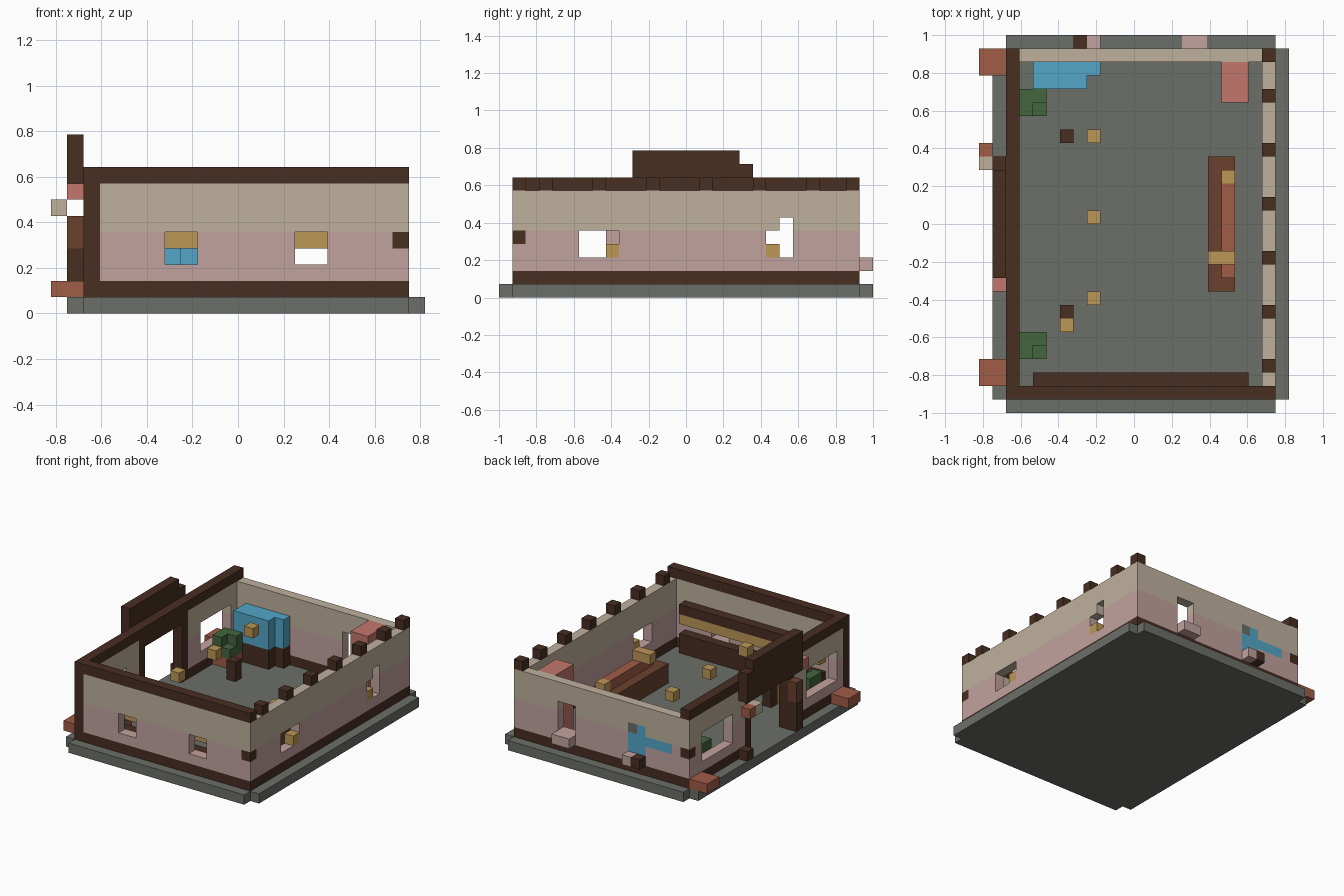
import bpy, bmesh
from mathutils import Vector
from itertools import product

if "Cube" in bpy.data.objects:
    bpy.data.objects.remove(bpy.data.objects["Cube"], do_unlink=True)

UNIT = 1 / 14                      # edge of one block
NX, NY = 23, 28                    # footprint in blocks
PALETTE = {
    "stone grey": (107, 110, 104), "plaster tan": (191, 177, 157),
    "dusty pink": (194, 162, 159), "dark timber": (72, 46, 34),
    "warm wood": (106, 65, 45), "gold": (188, 151, 86),
    "sky blue": (82, 166, 200), "rust clay": (161, 93, 71),
    "salmon": (195, 118, 108), "leaf green": (66, 102, 61),
}
NAMES = list(PALETTE)
GREY, TAN, PINK, DARK, WOOD, GOLD, BLUE, RUST, SALMON, GREEN = range(10)


def linear(c):
    c /= 255
    return c / 12.92 if c <= 0.04045 else ((c + 0.055) / 1.055) ** 2.4


mats = []
for name, rgb in PALETTE.items():
    m = bpy.data.materials.new(name)
    m.use_nodes = True
    col = (*[linear(c) for c in rgb], 1)
    m.diffuse_color = col
    m.node_tree.nodes["Principled BSDF"].inputs["Base Color"].default_value = col
    mats.append(m)

cells = {}                         # block position -> (part, colour)


def span(r):
    return range(*r) if isinstance(r, tuple) else (r,)


def fill(part, color, x, y, z):
    """Fill blocks; each range is one index or (start, stop)."""
    for p in product(span(x), span(y), span(z)):
        cells[p] = (part, color)


def cut(x, y, z):
    for p in product(span(x), span(y), span(z)):
        cells.pop(p, None)


def wall(part, x, y):
    """Timber footing, pink dado, plaster above."""
    fill(part, DARK, x, y, 1)
    fill(part, PINK, x, y, (2, 5))
    fill(part, TAN, x, y, (5, 8))


# Foundation slab with notched corners
fill("floor_slab", GREY, (1, 23), (1, 27), 0)
fill("floor_slab", GREY, (2, 22), (0, 28), 0)

# Walls
wall("front_wall", (2, 22), 1)
wall("back_wall", (2, 22), 26)
wall("left_wall", 21, (2, 26))
wall("right_wall", 2, (2, 26))

# Window and door openings
for x in ((7, 9), (15, 17)):
    cut(x, 1, (3, 5))
cut((15, 17), 26, (3, 6))
cut(21, (6, 9), (3, 5))
cut(21, 20, (3, 5))
cut(21, 21, (3, 6))
for y in ((3, 8), (20, 25)):
    cut(2, y, (3, 6))
cut(2, (11, 17), (1, 7))

# Timber frame: posts, top beams, door frame, rafter ends
fill("corner_post", DARK, 2, 1, (1, 8))
fill("front_beam", DARK, (2, 22), 1, 8)
fill("side_beam", DARK, 2, (2, 27), 8)
fill("corner_block", DARK, 21, 1, 4)
fill("corner_block", DARK, 2, 26, 4)
for y in (10, 17):
    fill("door_frame", DARK, 2, y, (1, 7))
fill("door_frame", DARK, 2, (10, 18), 7)
for y in (3, 7, 11, 15, 19, 23, 26):
    fill("rafter_ends", DARK, 21, y, 8)

# Sign board over the door with lantern, bracket and porch post
fill("sign_board", DARK, 1, (10, 18), (7, 11))
fill("sign_board", DARK, 1, 18, (7, 10))
fill("sign_tip", SALMON, 1, 9, 7)
fill("lantern", TAN, 0, 18, 6)
fill("lantern", RUST, 0, 19, 6)
fill("porch_post", DARK, 1, 10, (1, 4))
fill("porch_post", WOOD, 1, 10, (4, 6))
fill("door_block", DARK, 1, 18, 1)

# Clay planters outside
for y in ((2, 4), (25, 27)):
    fill("outer_planters", RUST, (0, 2), y, 1)

# Back sills and window ornaments
fill("back_sills", PINK, (15, 17), 27, 2)
fill("back_sills", PINK, 8, 27, 2)
fill("back_sills", DARK, 7, 27, 2)
for y in (8, 20):
    fill("window_ornaments", GOLD, 21, y, 3)

# Blue cabinet set through the back wall
fill("blue_cabinet", BLUE, (4, 9), 25, (3, 6))
fill("blue_cabinet", BLUE, (4, 8), 24, (3, 6))
fill("blue_cabinet", BLUE, (7, 9), 26, (3, 6))
fill("blue_cabinet", BLUE, (4, 7), 26, 4)
fill("blue_cabinet", GREY, 8, 26, 5)
fill("cabinet_base", DARK, (4, 9), 25, (1, 3))
fill("cabinet_base", DARK, (4, 8), 24, (1, 3))

# Tall salmon cupboard
fill("cupboard", SALMON, (18, 20), (23, 26), (1, 8))

# Shelves along the inside of the front wall
fill("front_shelf", DARK, (4, 20), 2, (1, 3))
fill("front_shelf", GOLD, (4, 20), 2, 4)
fill("front_shelf", DARK, (4, 20), 2, 5)

# Counter with goods
fill("counter", WOOD, (17, 19), (9, 19), (1, 3))
fill("counter_goods", RUST, 18, (10, 17), 3)
fill("counter_goods", GOLD, (17, 19), 11, 4)
fill("counter_goods", GOLD, 18, 17, 3)

# Stools and hanging lamps
for y in (7, 20):
    fill("stools", DARK, 6, y, (1, 3))
fill("gold_stool", GOLD, 6, 6, (1, 3))
for y in (8, 14, 20):
    fill("hanging_lamps", GOLD, 8, y, 6)

# Potted shrubs
for y in (4, 22):
    fill("shrub_pots", RUST, (3, 5), (y, y + 2), 1)
    fill("shrubs", GREEN, (3, 5), (y, y + 2), (2, 4))
    cut(4, y, 3)

# Turn each part's exposed block sides into a clean mesh
SIDES = []
for axis in range(3):
    for s in (0, 1):
        n = [0, 0, 0]
        n[axis] = 2 * s - 1
        ring = []
        for a, b in ((0, 0), (1, 0), (1, 1), (0, 1)):
            c = [0, 0, 0]
            c[axis], c[(axis + 1) % 3], c[(axis + 2) % 3] = s, a, b
            ring.append(tuple(c))
        SIDES.append((n, ring if s else ring[::-1]))

for part in dict.fromkeys(p for p, _ in cells.values()):
    bm = bmesh.new()
    verts = {}
    used = []
    for pos, (owner, color) in cells.items():
        if owner != part:
            continue
        for n, ring in SIDES:
            if tuple(a + b for a, b in zip(pos, n)) in cells:
                continue
            quad = []
            for c in ring:
                k = tuple(a + b for a, b in zip(pos, c))
                if k not in verts:
                    verts[k] = bm.verts.new(Vector((k[0] - NX / 2, k[1] - NY / 2, k[2])) * UNIT)
                quad.append(verts[k])
            f = bm.faces.new(quad)
            f.material_index = used.index(color) if color in used else len(used)
            if color not in used:
                used.append(color)
    bmesh.ops.dissolve_limit(bm, angle_limit=0.01, verts=bm.verts[:],
                             edges=bm.edges[:], delimit={'MATERIAL'})
    me = bpy.data.meshes.new(part)
    bm.to_mesh(me)
    bm.free()
    for color in used:
        me.materials.append(mats[color])
    bpy.context.collection.objects.link(bpy.data.objects.new(part, me))
